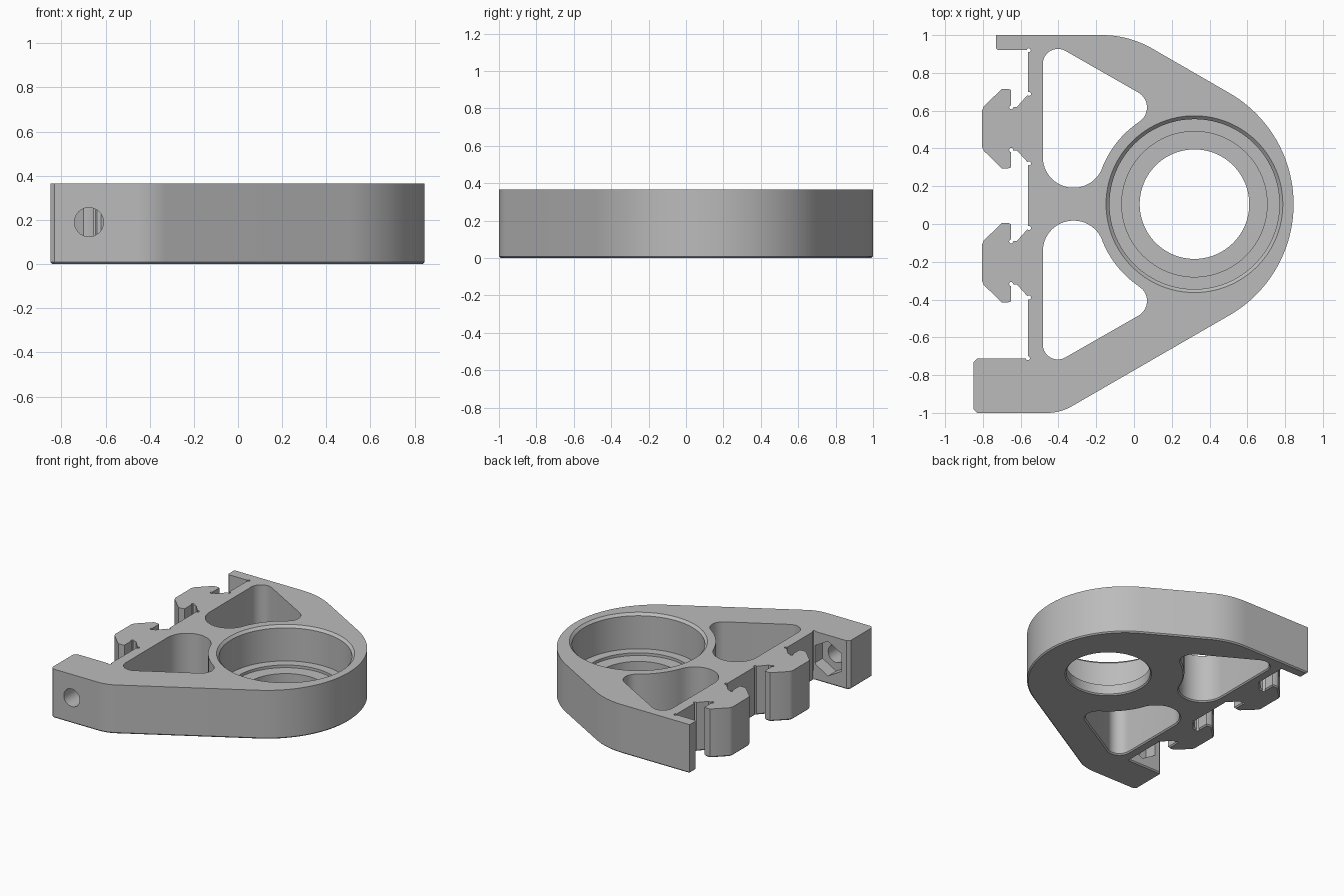
import bpy, bmesh
from math import sin, cos, tan, radians, pi
from mathutils import Vector, Matrix

if "Cube" in bpy.data.objects:
    bpy.data.objects.remove(bpy.data.objects["Cube"])

HEIGHT = 0.365
MID_Y = 0.105                 # symmetry line of the bracket
BORE = (0.32, MID_Y)

grey = bpy.data.materials.new("plain_grey")
grey.use_nodes = True
grey.diffuse_color = (0.5, 0.5, 0.5, 1)
grey.node_tree.nodes["Principled BSDF"].inputs["Base Color"].default_value = (0.5, 0.5, 0.5, 1)


def arc(cx, cy, r, start, end, n=20):
    angles = [radians(start + (end - start) * i / n) for i in range(n + 1)]
    return [(cx + r * cos(a), cy + r * sin(a)) for a in angles]


def fillet(prev, corner, nxt, r, n=10):
    """Arc of radius r that rounds a corner between two neighbours."""
    p, c, q = Vector(prev), Vector(corner), Vector(nxt)
    u, v = (p - c).normalized(), (q - c).normalized()
    half = u.angle(v) / 2
    centre = c + (u + v).normalized() * (r / sin(half))
    a, b = c + u * (r / tan(half)) - centre, c + v * (r / tan(half)) - centre
    turn = a.angle_signed(b)
    return [tuple(centre + Matrix.Rotation(-turn * i / n, 2) @ a) for i in range(n + 1)]


def finish(bm, name):
    bmesh.ops.recalc_face_normals(bm, faces=bm.faces)
    mesh = bpy.data.meshes.new(name)
    bm.to_mesh(mesh)
    bm.free()
    obj = bpy.data.objects.new(name, mesh)
    bpy.context.collection.objects.link(obj)
    mesh.materials.append(grey)
    return obj


def prism(name, points, z0, z1):
    bm = bmesh.new()
    face = bm.faces.new([bm.verts.new((x, y, z0)) for x, y in points])
    top = bmesh.ops.extrude_face_region(bm, geom=[face])["geom"]
    bmesh.ops.translate(bm, vec=(0, 0, z1 - z0),
                        verts=[g for g in top if isinstance(g, bmesh.types.BMVert)])
    return finish(bm, name)


def cylinder(name, r, depth, centre, sides, rot=Matrix()):
    bm = bmesh.new()
    bmesh.ops.create_cone(bm, cap_ends=True, segments=sides, radius1=r, radius2=r,
                          depth=depth, matrix=Matrix.Translation(centre) @ rot)
    return finish(bm, name)


def cut(target, cutter):
    cutter.hide_render = True
    mod = target.modifiers.new("cut", "BOOLEAN")
    mod.operation, mod.solver, mod.object = "DIFFERENCE", "EXACT", cutter
    bpy.context.view_layer.objects.active = target
    bpy.ops.object.modifier_apply(modifier=mod.name)
    bpy.data.objects.remove(cutter)


# Hooked rail clip, listed from its upper side to its lower side
def clip(cy):
    upper = [(-0.56, 0.182), (-0.62, 0.115), (-0.652, 0.115), (-0.652, 0.205),
             (-0.665, 0.21), (-0.7, 0.21), (-0.795, 0.118), (-0.805, 0.095)]
    return ([(x, cy + d) for x, d in upper]
            + [(x, cy - d) for x, d in reversed(upper)])


# Outer outline: foot, sloped side, rounded nose, sloped side, lip, clips
CLIPS = (0.505, -0.205)
nose = arc(0.166, MID_Y, 0.679, -60, 60, 48)
outline = [(-0.85, -0.98), (-0.83, -1)]
outline += fillet((-0.83, -1), (-0.39, -1), nose[0], 0.26)
outline += nose
outline += fillet(nose[-1], (-0.027, 1), (-0.73, 1), 0.53, 14)
outline += [(-0.73, 1), (-0.73, 0.93), (-0.72, 0.92), (-0.56, 0.92)]
for cy in CLIPS:
    outline += clip(cy)
outline += [(-0.56, -0.713), (-0.83, -0.713), (-0.85, -0.733)]
body = prism("bearing_bracket", outline, 0, HEIGHT)

# Two mirrored lightening pockets
corner, tip = (-0.483, 0.985), (0.145, 0.626)
wall = arc(*BORE, 0.525, 126, 158.7, 16)
waist = arc(-0.32, 0.355, 0.163, -21.3, -180, 24)
pocket = (fillet(waist[-1], corner, tip, 0.08)
          + fillet(corner, tip, wall[0], 0.09) + wall + waist)
cut(body, prism("upper_pocket", pocket, -0.1, 0.5))
cut(body, prism("lower_pocket", [(x, 2 * MID_Y - y) for x, y in pocket], -0.1, 0.5))

# Stepped bearing seat with a chamfered mouth
steps = [(0, -0.1), (0.29, -0.1), (0.29, 0.08), (0.385, 0.08), (0.385, 0.1),
         (0.45, 0.1), (0.45, HEIGHT - 0.018), (0.488, HEIGHT + 0.02), (0, HEIGHT + 0.02)]
bm = bmesh.new()
ring = [bm.verts.new((BORE[0] + r, BORE[1], z)) for r, z in steps]
edges = [bm.edges.new(pair) for pair in zip(ring, ring[1:])]
bmesh.ops.spin(bm, geom=ring + edges, cent=(*BORE, 0), axis=(0, 0, 1),
               angle=2 * pi, steps=96, use_duplicate=False)
bmesh.ops.remove_doubles(bm, verts=bm.verts, dist=0.0001)
cut(body, finish(bm, "bearing_seat"))

# Small chamfer around the underside
bm = bmesh.new()
bm.from_mesh(body.data)
rim = [e for e in bm.edges if all(abs(v.co.z) < 0.0001 for v in e.verts)
       and len(e.link_faces) == 2
       and any(abs(f.normal.z) < 0.1 for f in e.link_faces)]
bmesh.ops.bevel(bm, geom=rim, offset=0.009, segments=1, affect="EDGES", clamp_overlap=False)
bm.to_mesh(body.data)
bm.free()

# Screw hole through the foot with a hexagonal nut pocket behind it
along_y = Matrix.Rotation(pi / 2, 4, "X")
cut(body, cylinder("screw_hole", 0.066, 0.5, (-0.675, -0.86, 0.19), 32, along_y))
cut(body, cylinder("nut_pocket", 0.13, 0.2, (-0.675, -0.71, 0.19), 6, along_y))

# Round relief notches in the inner corners
notches = [(-0.557, 0.92), (-0.562, -0.71)]
for cy in CLIPS:
    for side in (-1, 1):
        notches += [(-0.556, cy + side * 0.184), (-0.65, cy + side * 0.113)]
for x, y in notches:
    cut(body, cylinder("relief_notch", 0.011, 1, (x, y, 0.2), 12))

# Smooth curves, crisp edges
bpy.ops.object.select_all(action="DESELECT")
body.select_set(True)
bpy.context.view_layer.objects.active = body
bpy.ops.object.shade_smooth_by_angle(angle=radians(30))
